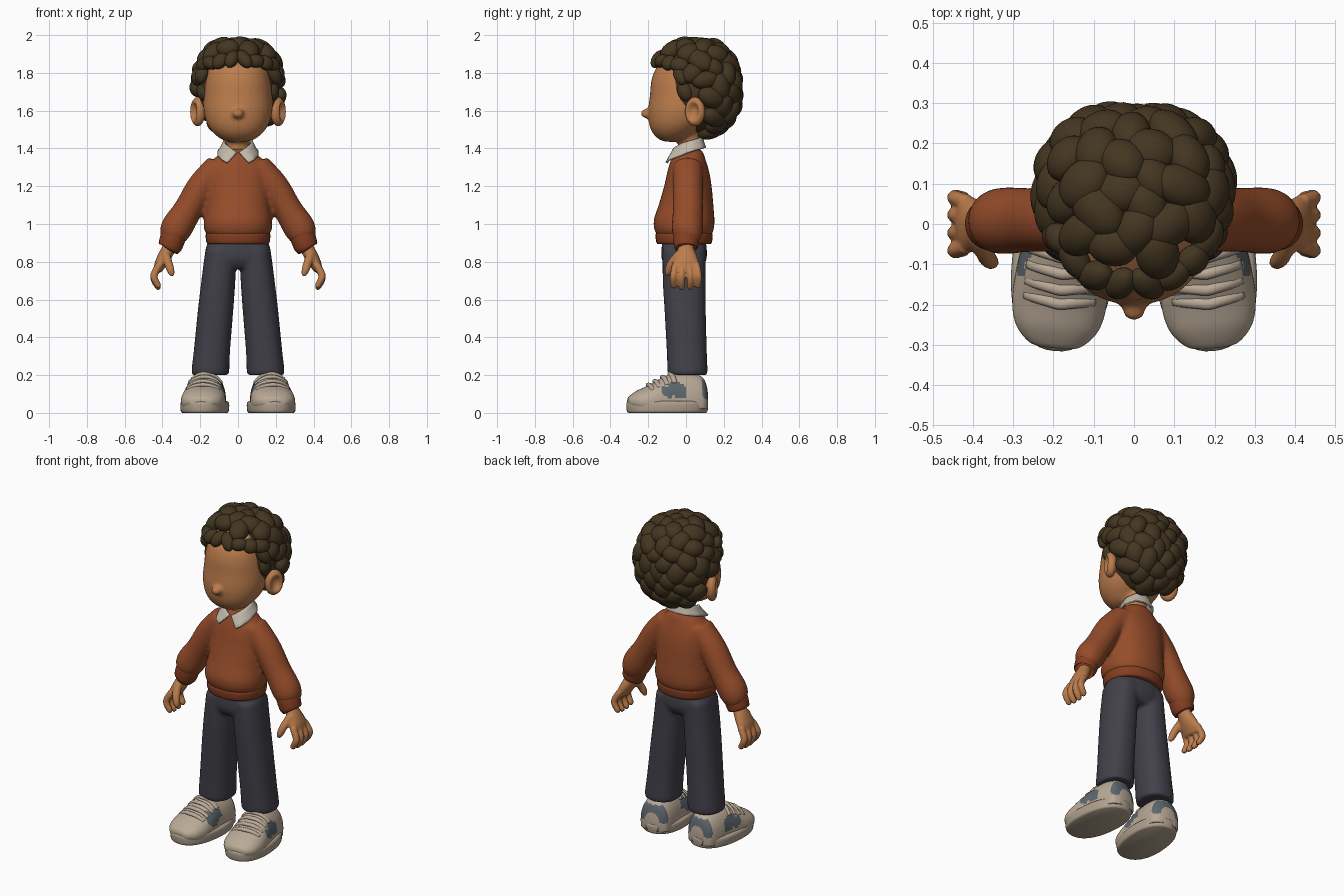
import bpy, bmesh, math, random
from mathutils import Vector, Matrix

cube = bpy.data.objects.get("Cube")
if cube:
    bpy.data.objects.remove(cube)
random.seed(4)
X, Y, Z = Vector((1, 0, 0)), Vector((0, 1, 0)), Vector((0, 0, 1))


def material(name, red, green, blue):
    """Flat material from display colour values."""
    def linear(c):
        c /= 255
        return c / 12.92 if c < 0.04 else ((c + 0.055) / 1.055) ** 2.4
    mat = bpy.data.materials.new(name)
    mat.use_nodes = True
    colour = (linear(red), linear(green), linear(blue), 1)
    mat.diffuse_color = colour
    mat.node_tree.nodes["Principled BSDF"].inputs["Base Color"].default_value = colour
    return mat


skin = material("warm skin", 187, 124, 76)
hair_brown = material("dark brown hair", 68, 54, 33)
knit = material("rust knit", 149, 76, 42)
rib = material("dark rust rib", 133, 62, 33)
denim = material("charcoal cloth", 66, 64, 73)
linen = material("off white cloth", 194, 184, 170)
cream = material("cream leather", 186, 170, 151)
rubber = material("cream rubber", 176, 160, 142)
slate = material("slate patch", 93, 103, 110)


def spline(rows, steps):
    """Catmull-Rom interpolation of rows of numbers."""
    out = []
    last = len(rows) - 1
    for i in range(last):
        a, b, c, d = (rows[max(0, min(last, i + k))] for k in (-1, 0, 1, 2))
        for s in range(steps):
            t = s / steps
            out.append([q + 0.5 * t * (r - p + t * (2 * p - 5 * q + 4 * r - e + t * (3 * (q - r) + e - p)))
                        for p, q, r, e in zip(a, b, c, d)])
    return out + [list(rows[-1])]


def loft(bm, rows, axis=None, steps=4, n=32, power=2.0):
    """Skin over rings (x, y, z, radius u, radius v); no axis means follow the path."""
    rows = spline(rows, steps)
    rings = []
    for i, (x, y, z, ru, rv) in enumerate(rows):
        before, after = rows[max(i - 1, 0)], rows[min(i + 1, len(rows) - 1)]
        t = axis or (Vector(after[:3]) - Vector(before[:3])).normalized()
        v = Z if abs(t.y) > 0.9 else Y
        v = (v - t * v.dot(t)).normalized()
        u = v.cross(t)
        ring = []
        for k in range(n):
            a = math.tau * k / n
            c, s = math.cos(a), math.sin(a)
            c = math.copysign(abs(c) ** (2 / power), c)
            s = math.copysign(abs(s) ** (2 / power), s)
            ring.append(bm.verts.new(Vector((x, y, z)) + u * (ru * c) + v * (rv * s)))
        rings.append(ring)
    for a, b in zip(rings, rings[1:]):
        for k in range(n):
            bm.faces.new((a[k], a[k - 1], b[k - 1], b[k]))
    bm.faces.new(rings[0])
    bm.faces.new(rings[-1][::-1])
    return [v for ring in rings for v in ring]


def stack(bm, rows, x=0, **options):
    """Horizontal rings given as (z, centre y, radius x, radius y)."""
    return loft(bm, [(x, cy, z, rx, ry) for z, cy, rx, ry in rows], axis=Z, **options)


def blob(bm, matrix, detail=3):
    return bmesh.ops.create_icosphere(bm, subdivisions=detail, radius=1, matrix=matrix)["verts"]


def make(name, bm, *mats, voxel=0, smooth=0, side=1):
    if side < 0:
        bmesh.ops.scale(bm, vec=(-1, 1, 1), verts=bm.verts)
    bmesh.ops.recalc_face_normals(bm, faces=bm.faces)
    for f in bm.faces:
        f.smooth = True
    mesh = bpy.data.meshes.new(name)
    bm.to_mesh(mesh)
    bm.free()
    for m in mats:
        mesh.materials.append(m)
    ob = bpy.data.objects.new(name, mesh)
    bpy.context.scene.collection.objects.link(ob)
    if voxel:
        mod = ob.modifiers.new("blend", "REMESH")
        mod.mode, mod.voxel_size, mod.use_smooth_shade = "VOXEL", voxel, True
        mod = ob.modifiers.new("relax", "SMOOTH")
        mod.factor, mod.iterations = 0.5, smooth
    return ob


# Head, nose and neck
bm = bmesh.new()
stack(bm, [(1.435, -.065, .03, .03), (1.445, -.067, .08, .07), (1.48, -.063, .128, .112),
           (1.53, -.045, .163, .15), (1.6, -.022, .182, .178), (1.68, -.007, .181, .184),
           (1.76, 0, .173, .183), (1.83, .01, .155, .165), (1.9, .03, .1, .11), (1.92, .03, .04, .05)],
      power=2.15, n=40)
blob(bm, Matrix.Translation((0, -.207, 1.585)) @ Matrix.Diagonal((.03, .034, .026, 1)))
stack(bm, [(1.34, .015, .066, .062), (1.41, .018, .06, .058), (1.5, .01, .065, .065)])
make("head", bm, skin, voxel=.01, smooth=4)

# Ears with a hollow bowl
for side, label in ((1, "left"), (-1, "right")):
    bm = bmesh.new()
    for v in blob(bm, Matrix.Identity(4), 4):
        r = math.hypot(v.co.y, v.co.z)
        if v.co.x > 0 and r < .7:
            v.co.x *= max(.1, (r / .7) ** 2)
    bm.transform(Matrix.Translation((.213, .048, 1.595)) @ Matrix.Rotation(-.45, 4, "Z")
                 @ Matrix.Diagonal((.036, .056, .077, 1)))
    make(label + "_ear", bm, skin, side=side)

# Curly hair: a filled core covered in overlapping clumps
bm = bmesh.new()
middle = Vector((0, .05, 1.72))
blob(bm, Matrix.Translation((0, .06, 1.715)) @ Matrix.Diagonal((.21, .2, .235, 1)), 4)


def clump(p, size):
    turn = (p - middle).to_track_quat("Z", "Y").to_matrix().to_4x4()
    length, width = random.uniform(.062, .082), random.uniform(.048, .06)
    blob(bm, Matrix.Translation(p) @ turn @ Matrix.Rotation(random.uniform(0, math.pi), 4, "Z")
         @ Matrix.Diagonal((length * size, width * size, .046 * size, 1)))


count = 105
for i in range(count):
    h = 1 - 2 * (i + .5) / count
    a = i * math.pi * (3 - math.sqrt(5))
    d = Vector((math.cos(a) * math.sqrt(1 - h * h), math.sin(a) * math.sqrt(1 - h * h), h))
    d /= sum(abs(c) ** 2.6 for c in d) ** (1 / 2.6)
    p = middle + Vector((d.x * .215, d.y * .213, d.z * .233)) * random.uniform(.95, 1)
    limit = -1 if p.z > 1.9 else 0 if p.z > 1.71 else .125
    if p.y > limit and p.z > 1.495:
        clump(p, 1)
# Hairline curls and sideburns
for i in range(8):
    a = -1.15 + 2.3 * i / 7
    clump(Vector((.2 * math.sin(a), .04 - .19 * math.cos(a), 1.878 - .03 * abs(a))), .72)
for s in (-1, 1):
    clump(Vector((s * .192, -.03, 1.79)), .75)
    clump(Vector((s * .185, -.005, 1.7)), .7)
make("curly_hair", bm, hair_brown)

# Sweater body and sleeves
bm = bmesh.new()
stack(bm, [(.93, -.01, .15, .135), (.965, -.01, .178, .156), (1.02, -.01, .181, .161),
           (1.1, 0, .17, .145), (1.2, .01, .168, .126), (1.28, .012, .163, .11),
           (1.34, .012, .13, .092), (1.385, .014, .085, .074), (1.4, .014, .06, .05)], power=2.2)
for s in (-1, 1):
    loft(bm, [(s * .1, .01, 1.31, .07, .078), (s * .19, .01, 1.2, .078, .08),
              (s * .265, .01, 1.075, .076, .08), (s * .322, .008, .985, .084, .083),
              (s * .348, .005, .935, .072, .075), (s * .36, 0, .91, .05, .055)])
make("sweater", bm, knit, voxel=.012, smooth=5)

# Ribbed hem and cuffs
bm = bmesh.new()
stack(bm, [(.893, -.01, .15, .13), (.9, -.01, .166, .146), (.945, -.01, .171, .151), (.96, -.01, .155, .135)],
      power=2.2)
make("sweater_hem", bm, rib)
for side, label in ((1, "left"), (-1, "right")):
    bm = bmesh.new()
    loft(bm, [(.338, .003, .945, .058, .06), (.342, .002, .935, .067, .069),
              (.36, 0, .88, .063, .064), (.363, 0, .872, .052, .054)])
    make(label + "_cuff", bm, rib, side=side)

    # Hand with four curled fingers and a thumb
    bm = bmesh.new()
    loft(bm, [(.352, 0, .91, .036, .04), (.366, 0, .87, .036, .042), (.388, 0, .83, .036, .058),
              (.412, 0, .785, .031, .07), (.426, 0, .75, .02, .06)])
    for y in (-.056, -.019, .019, .056):
        drop = .012 * abs(y) / .056
        loft(bm, [(.416, y, .785, .02, .019), (.443, y * 1.15, .735, .02, .019),
                  (.441, y * 1.2, .695 + drop, .019, .018), (.42, y * 1.15, .66 + drop, .016, .016),
                  (.412, y * 1.15, .652 + drop, .008, .008)], n=16)
    loft(bm, [(.385, -.035, .84, .024, .024), (.368, -.078, .79, .023, .022),
              (.355, -.094, .75, .02, .019), (.346, -.098, .725, .01, .01)], n=16)
    make(label + "_hand", bm, skin, voxel=.007, smooth=3, side=side)

# Shirt collar with two pointed flaps
top = [(.004, -.072, 1.378), (.04, -.06, 1.402), (.068, -.02, 1.427), (.072, .03, 1.442),
       (.045, .075, 1.456), (0, .085, 1.46)]
bottom = [(.058, -.104, 1.322), (.084, -.094, 1.338), (.106, -.034, 1.36), (.104, .035, 1.385),
          (.062, .09, 1.4), (0, .102, 1.403)]
bm = bmesh.new()
upper, lower = ([bm.verts.new(p) for p in edge] for edge in (top, bottom))
for i in range(len(top) - 1):
    bm.faces.new((upper[i], lower[i], lower[i + 1], upper[i + 1]))
collar = make("shirt_collar", bm, linen)
collar.modifiers.new("both_sides", "MIRROR")
mod = collar.modifiers.new("cloth", "SOLIDIFY")
mod.thickness, mod.offset = .014, 0
mod.edge_crease_inner = mod.edge_crease_outer = mod.edge_crease_rim = .8
collar.modifiers.new("round", "SUBSURF").levels = 2
collar.modifiers["round"].render_levels = 2

# Trousers
bm = bmesh.new()
stack(bm, [(.93, -.01, .15, .11), (.87, -.01, .17, .12), (.81, -.01, .168, .118), (.765, -.01, .12, .09)],
      power=2.3)
for s in (-1, 1):
    loft(bm, [(s * .09, -.01, .87, .082, .115), (s * .104, -.01, .7, .09, .113), (s * .12, -.004, .53, .094, .109),
              (s * .138, .004, .33, .096, .106), (s * .146, .008, .225, .1, .106), (s * .146, .008, .2, .096, .102)],
         axis=-Z, power=2.3)
make("trousers", bm, denim, voxel=.012, smooth=4)

# Shoes: rubber sole, leather upper with patches, laces
profile = [(.112, .05, .13), (.09, .085, .185), (.03, .1, .212), (-.05, .105, .216), (-.12, .114, .19),
           (-.2, .117, .145), (-.26, .102, .118), (-.3, .066, .09), (-.31, .03, .075)]
for side, label in ((1, "left"), (-1, "right")):
    place = Matrix.Translation((.166, 0, 0)) @ Matrix.Rotation(.1, 4, "Z")
    bm = bmesh.new()
    stack(bm, [(0, -.1, .116, .205), (.01, -.1, .125, .214), (.048, -.1, .127, .217), (.062, -.1, .118, .208)],
          power=2.3, n=48)
    bm.transform(place)
    make(label + "_sole", bm, rubber, side=side)

    bm = bmesh.new()
    for v in loft(bm, [(0, y, .06, w, h - .06) for y, w, h in profile], axis=-Y, steps=8, n=64, power=2.2):
        v.co.z = max(v.co.z, .02)
    for f in bm.faces:
        c = f.calc_center_median()
        wobble = 1 + .18 * math.sin(70 * c.y + 40 * c.z)
        centre = -.065 if c.x > 0 else -.12
        flank = math.hypot((c.y - centre) / .066, (c.z - .122) / .043) < wobble
        heel = c.y > .06 + .02 * wobble and .075 < c.z < .175
        f.material_index = int(heel or (flank and abs(c.x) > .05))
    bm.transform(place)
    make(label + "_shoe_upper", bm, cream, slate, side=side)

    bm = bmesh.new()
    for y, h in ((-.085, .205), (-.125, .188), (-.165, .165), (-.2, .146)):
        arc = [-.85 + 1.7 * i / 8 for i in range(9)]
        loft(bm, [(.112 * math.sin(a), y + .02 * abs(a), .06 + (h - .057) * math.cos(a), .011, .014) for a in arc],
             steps=2, n=12)
    bm.transform(place)
    make(label + "_laces", bm, cream, side=side)
